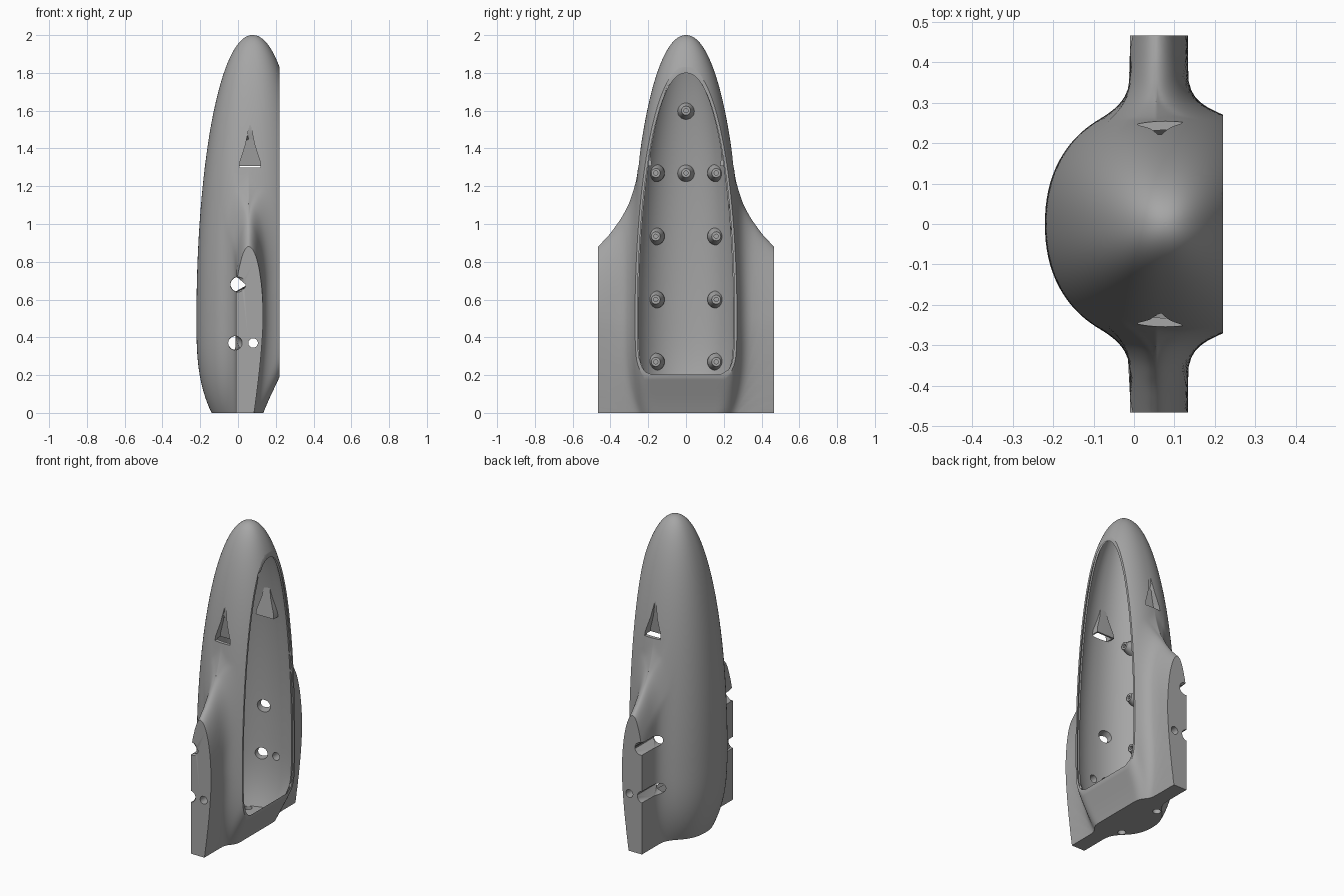
import bpy, bmesh, math
from mathutils import Vector

if "Cube" in bpy.data.objects:
    bpy.data.objects.remove(bpy.data.objects["Cube"])

grey = bpy.data.materials.new("plain grey")
grey.use_nodes = True
grey.diffuse_color = (0.38, 0.38, 0.38, 1)
grey.node_tree.nodes["Principled BSDF"].inputs["Base Color"].default_value = (0.38, 0.38, 0.38, 1)

AXIS = 0.078     # x of the body's long axis
POWER = 2.2      # slightly squared cross-section
CUT = 0.22       # x of the flat opening
SPAN = 0.465     # y of the fin end faces
WALL = 0.022


# ---------- helpers ----------
def loft(name, rings):
    """Closed solid through a list of equal-length rings."""
    bm = bmesh.new()
    rows = [[bm.verts.new(p) for p in ring] for ring in rings]
    n = len(rows[0])
    for a, b in zip(rows, rows[1:]):
        for i in range(n):
            j = (i + 1) % n
            bm.faces.new((a[i], a[j], b[j], b[i]))
    bm.faces.new(rows[0][::-1])
    bm.faces.new(rows[-1])
    bmesh.ops.recalc_face_normals(bm, faces=bm.faces[:])
    mesh = bpy.data.meshes.new(name)
    bm.to_mesh(mesh)
    bm.free()
    mesh.materials.append(grey)
    obj = bpy.data.objects.new(name, mesh)
    bpy.context.collection.objects.link(obj)
    return obj


def box(name, lo, hi):
    return loft(name, [[(lo[0], lo[1], z), (hi[0], lo[1], z), (hi[0], hi[1], z), (lo[0], hi[1], z)]
                       for z in (lo[2], hi[2])])


def lathe(name, origin, direction, profile, sides=32):
    """Turn (distance, radius) pairs about a direction."""
    d = Vector(direction)
    u = d.orthogonal().normalized()
    v = d.cross(u)
    turn = [2 * math.pi * i / sides for i in range(sides)]
    return loft(name, [[Vector(origin) + d * t + (u * math.cos(a) + v * math.sin(a)) * r for a in turn]
                       for t, r in profile])


def boolean(obj, tool, operation, keep=False):
    mod = obj.modifiers.new("cut", 'BOOLEAN')
    mod.operation = operation
    mod.solver = 'MANIFOLD'
    mod.object = tool
    bpy.context.view_layer.objects.active = obj
    bpy.ops.object.modifier_apply(modifier=mod.name)
    if not keep:
        bpy.data.objects.remove(tool)


def interp(points, t):
    for (a, p), (b, q) in zip(points, points[1:]):
        if t <= b:
            return p + (q - p) * max(0, t - a) / (b - a)
    return points[-1][1]


# ---------- shape rules ----------
def radius(z):
    if z > 0.5:
        return 0.298 * max(0, 1 - ((z - 0.5) / 1.5) ** 2) ** 0.48
    return 0.298 - 0.08 * ((0.5 - z) / 0.5) ** 3


def body(x, y, z, inset=0, slant_inset=0):
    """Negative inside the rounded body, which a slanted plane trims near its foot."""
    a = (abs(x - AXIS) ** POWER + abs(y) ** POWER) ** (1 / POWER) - radius(z) + inset
    b = (x - CUT) * 0.904 - (z - 0.19) * 0.428 + slant_inset
    k = 0.05
    h = max(k - abs(a - b), 0) / k
    return max(a, b) + h * h * k / 4


LEADING_EDGE = [(0.2, 1.5), (0.24, 1.29), (0.26, 1.19), (0.3, 1.1), (0.35, 1.02),
                (0.4, 0.95), (0.465, 0.88), (0.6, 0.76)]


def fin(x, y, z):
    d = interp(LEADING_EDGE, abs(y)) - z
    off = x - 0.055
    if d < 0:
        return abs(off) - d
    left = 0.065 * math.sqrt(min(1, d / 0.2))
    right = 0.078 * math.sqrt(1 - (1 - min(1, d / 0.38)) ** 2)
    if z < 0.5:
        right -= 0.048 * ((0.5 - z) / 0.5) ** 1.5
    return max(-off - left, off - right)


def outer(x, y, z):
    a, b = body(x, y, z), fin(x, y, z)
    k = 0.08
    h = max(k - abs(a - b), 0) / k
    return max(min(a, b) - h * h * k / 4, abs(y) - 0.55)


def field_rings(field, heights, quarter):
    """Trace the zero line of a field around the body, densest towards the fins."""
    ramp = [(i / quarter) ** 1.8 * math.pi / 2 for i in range(quarter)]
    angles = [math.pi / 2 + a for a in ramp] + [1.5 * math.pi - a for a in [math.pi / 2] + ramp[:0:-1]]
    angles += [1.5 * math.pi + a for a in ramp] + [2.5 * math.pi - a for a in [math.pi / 2] + ramp[:0:-1]]
    rings = []
    for z in heights:
        cx = AXIS - 0.02 * min(1, 2 - z)
        ring = []
        for a in sorted(angles):
            c, s = math.cos(a), math.sin(a)
            lo, hi = 0, 0.8
            for _ in range(18):
                mid = (lo + hi) / 2
                if field(cx + c * mid, s * mid, z) < 0:
                    lo = mid
                else:
                    hi = mid
            ring.append((cx + c * hi, s * hi, z))
        rings.append(ring)
    return rings


def heights(bottom, top, count):
    return [bottom + (top - bottom) * math.sin(math.pi / 2 * i / count) for i in range(count)] + [top - 0.0003]


# ---------- shell with fins ----------
shell = loft("body_shell", field_rings(outer, heights(-0.02, 2, 130), 36))
boolean(shell, box("trim", (-1, -SPAN, 0), (CUT, SPAN, 3)), 'INTERSECT')

# hollow inside and the stepped lip around the opening
cavity = loft("cavity", field_rings(lambda x, y, z: body(x, y, z, WALL, 0.012), heights(0.05, 1.97, 70), 20))
boolean(shell, cavity, 'DIFFERENCE')
inner = loft("lip", field_rings(lambda x, y, z: body(x, y, z, 0.011, 0.006), heights(0.03, 1.98, 70), 20))
lip = inner.copy()
lip.data = inner.data.copy()
bpy.context.collection.objects.link(lip)
boolean(lip, box("lip_trim", (0.207, -1, 0), (1, 1, 3)), 'INTERSECT')
boolean(shell, lip, 'DIFFERENCE')

# cross holes through both fins, and screw holes in the foot
for x, z, r in ((0, 0.68, 0.04), (-0.015, 0.37, 0.037), (0.08, 0.37, 0.025)):
    boolean(shell, lathe("cross_hole", (x, -1, z), (0, 1, 0), [(0, r), (2, r)]), 'DIFFERENCE')
for s in (-1, 1):
    boolean(shell, lathe("foot_hole", (-0.04, s * 0.16, -0.1), (0, 0, 1), [(0, 0.024), (0.2, 0.024)]), 'DIFFERENCE')

# ---------- sunken air inlets ----------
FLARE = [(1.30, 0.056), (1.33, 0.053), (1.37, 0.04), (1.42, 0.024), (1.48, 0.012), (1.53, 0.003)]


def inlet(name, s, grow, depth, lift, reach):
    rings = []
    for z, w in FLARE:
        w += grow
        floor = 0.19 + (z - 1.3) * 0.14 - depth
        edge = reach(z)
        rings.append([(0.064 - w, s * floor, z + lift), (0.064 + w, s * floor, z + lift),
                      (0.064 + w, s * edge, z + lift), (0.064 - w, s * edge, z + lift)])
    return loft(name, rings)


parts = [shell]
for s, side in ((-1, "front"), (1, "back")):
    housing = inlet(side + "_inlet_housing", s, 0.008, 0.01, 0.006, lambda z: radius(z) - 0.012)
    cutter = inlet("inlet_cutter", s, 0, 0, 0, lambda z: 0.32)
    boolean(shell, cutter, 'DIFFERENCE', keep=True)
    boolean(housing, cutter, 'DIFFERENCE')
    parts.append(housing)

# ---------- screw bosses on the inner wall ----------
spots = [(0, 1.6), (0, 1.27)] + [(s * 0.16, z) for z in (1.27, 0.935, 0.6, 0.27) for s in (-1, 1)]
for i, (y, z) in enumerate(spots):
    wall = AXIS - ((radius(z) - WALL) ** POWER - abs(y) ** POWER) ** (1 / POWER)
    boss = lathe("screw_boss_%d" % (i + 1), (wall, y, z), (1, 0, 0),
                 [(-0.08, 0.05), (0, 0.046), (0.03, 0.028), (0.045, 0.024),
                  (0.045, 0.011), (0.015, 0.011)], 24)
    boolean(boss, inner, 'INTERSECT', keep=True)
    parts.append(boss)
bpy.data.objects.remove(inner)

# smooth surfaces with crisp edges
bpy.ops.object.select_all(action='DESELECT')
for part in parts:
    part.select_set(True)
bpy.context.view_layer.objects.active = shell
bpy.ops.object.shade_smooth_by_angle(angle=math.radians(32))
